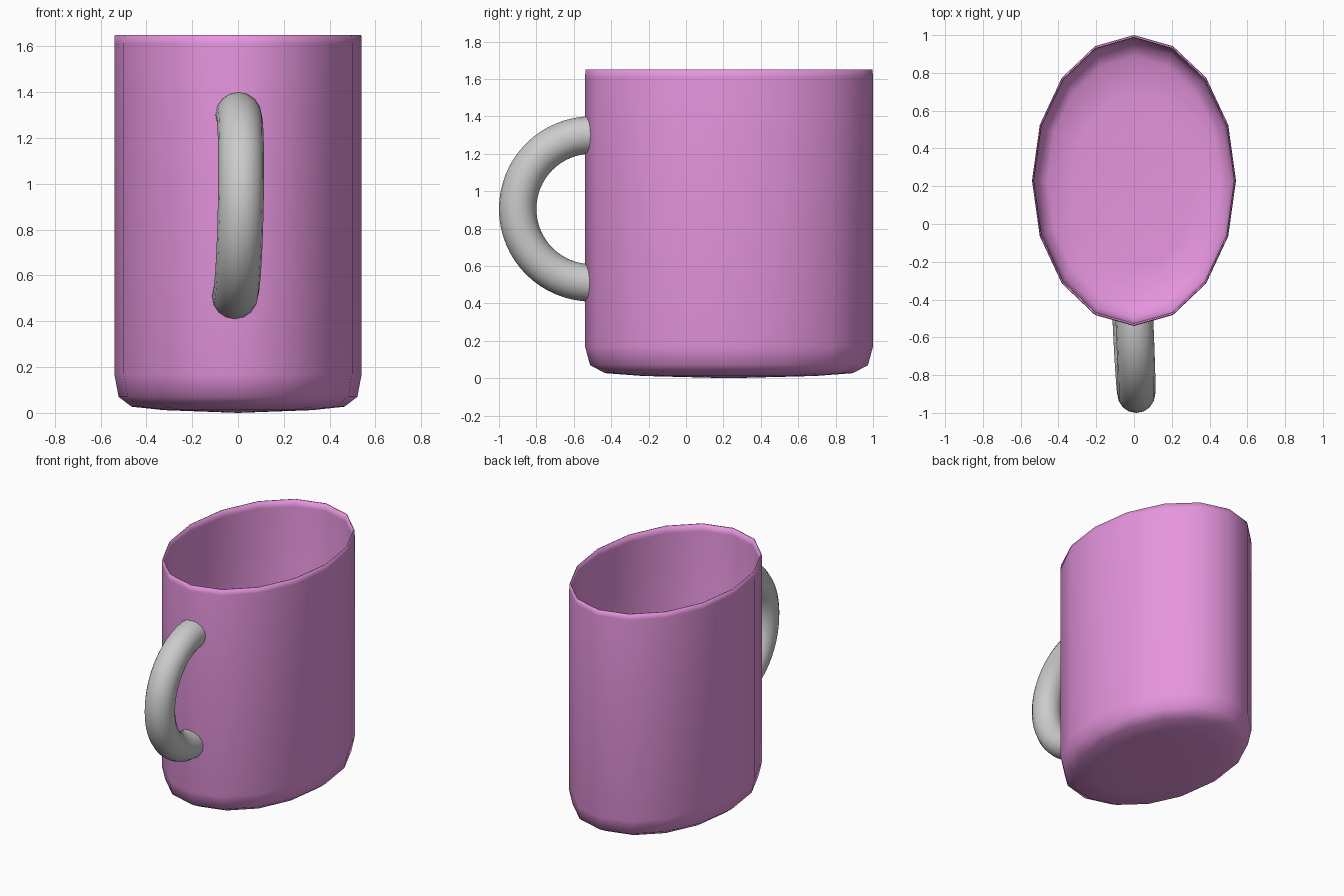
import bpy, bmesh, math
from mathutils import Vector

if "Cube" in bpy.data.objects:
    bpy.data.objects.remove(bpy.data.objects["Cube"])


def material(name, rgb):
    m = bpy.data.materials.new(name)
    m.diffuse_color = (*rgb, 1)
    m.use_nodes = True
    m.node_tree.nodes["Principled BSDF"].inputs["Base Color"].default_value = m.diffuse_color
    return m


def make_object(name, bm, mat):
    bmesh.ops.recalc_face_normals(bm, faces=bm.faces)
    for f in bm.faces:
        f.smooth = True
    mesh = bpy.data.meshes.new(name)
    bm.to_mesh(mesh)
    bm.free()
    mesh.materials.append(mat)
    ob = bpy.data.objects.new(name, mesh)
    bpy.context.collection.objects.link(ob)
    return ob


def bridge(bm, a, b):
    n = len(a)
    for i in range(n):
        bm.faces.new((a[i], a[(i + 1) % n], b[(i + 1) % n], b[i]))


pink = material("orchid pink", (0.79, 0.30, 0.73))
grey = material("light grey", (0.60, 0.60, 0.60))

# Cup: 16-sided oval, outer wall up, thin rim, inner wall down to the floor
SIDES, RX, RY, CY = 16, 0.54, 0.77, 0.23
profile = [(0.6, 0.012), (0.86, 0.027), (0.965, 0.07), (1, 0.17), (1, 1.61),
           (0.996, 1.65), (0.985, 1.65), (0.98, 1.60), (0.98, 0.18),
           (0.945, 0.09), (0.85, 0.05), (0.6, 0.037)]
bm = bmesh.new()
rings = []
for s, z in profile:
    rings.append([bm.verts.new((RX * s * math.cos(math.tau * i / SIDES),
                                CY + RY * s * math.sin(math.tau * i / SIDES), z))
                  for i in range(SIDES)])
for a, b in zip(rings, rings[1:]):
    bridge(bm, a, b)
for ring, z in ((rings[0], 0.0), (rings[-1], 0.03)):
    c = bm.verts.new((0, CY, z))
    for i in range(SIDES):
        bm.faces.new((ring[i], ring[(i + 1) % SIDES], c))
make_object("cup_body", bm, pink)

# Handle: half ring tube, slightly skewed sideways, ends trimmed to the wall
R, TUBE, SEG, STEPS = 0.395, 0.1, 16, 32
HY, HZ = -0.505, 0.905
bm = bmesh.new()
rings = []
for k in range(STEPS + 1):
    t = math.pi * k / STEPS
    out = Vector((0, -math.sin(t), math.cos(t)))
    mid = Vector((0.018 * math.sin(t) + 0.008 * math.cos(t) - 0.006, HY, HZ)) + out * R
    ring = []
    for i in range(SEG):
        a = math.tau * i / SEG
        p = mid + out * TUBE * math.cos(a) + Vector((TUBE * math.sin(a), 0, 0))
        wall = -0.535 + 0.27 * abs(p.x)
        if k in (0, STEPS):
            p.y = wall
        else:
            p.y = min(p.y, wall - 0.002 * min(k, STEPS - k))
        ring.append(bm.verts.new(p))
    rings.append(ring)
for a, b in zip(rings, rings[1:]):
    bridge(bm, a, b)
make_object("handle", bm, grey)
